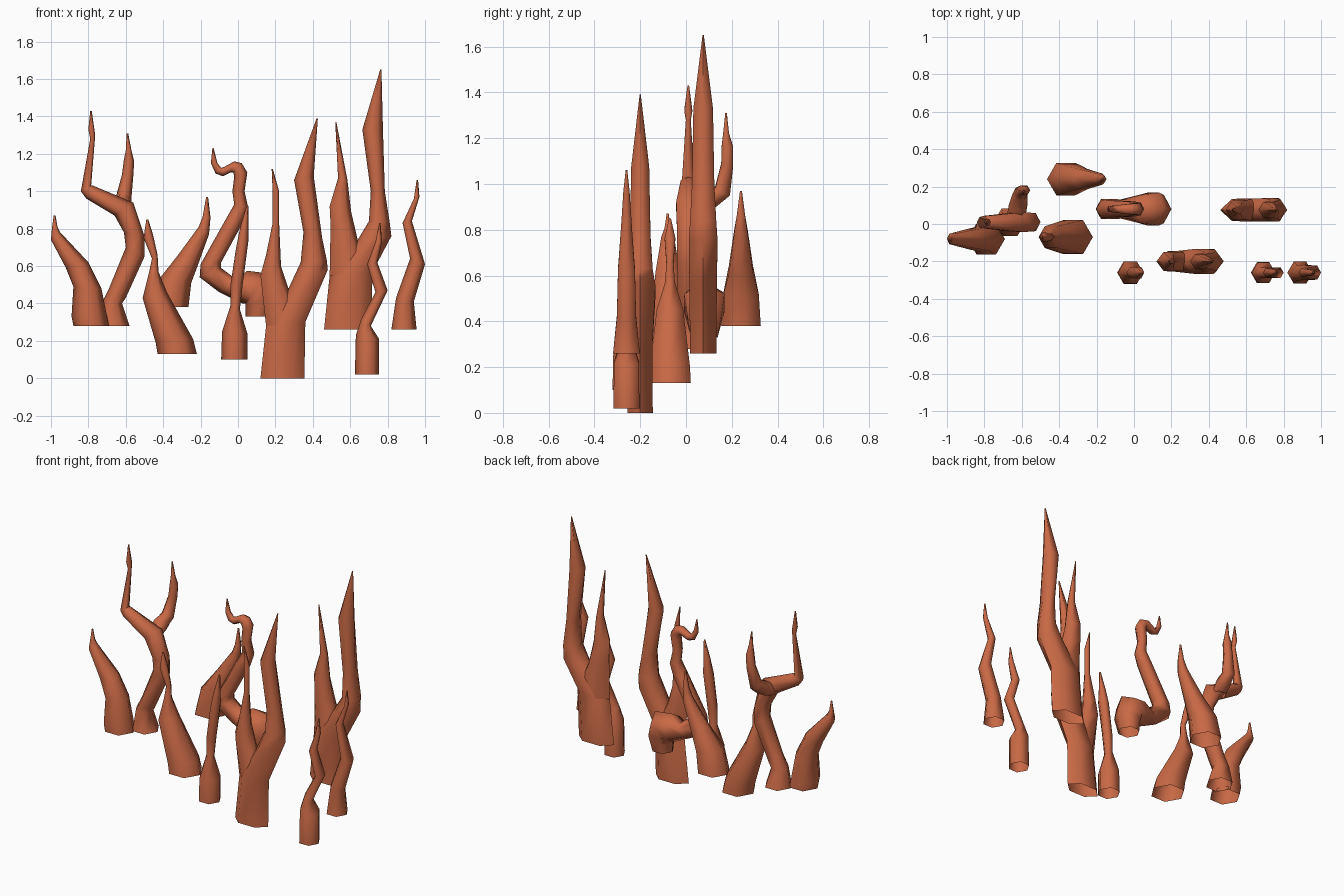
import bpy, bmesh, math
from mathutils import Vector

mat = bpy.data.materials.new("coral_red")
mat.diffuse_color = (0.58, 0.14, 0.06, 1)


def limb(bm, y, stations, depth=(1.0,)):
    """Six-sided tube; each station gives left and right edge (x, z) and optional own y.
    depth lists the front-to-back scale per station, the last value repeating."""
    left, right = [], []
    for s in stations:
        yy = s[4] if len(s) > 4 else y
        left.append(Vector((s[0], yy, s[1])))
        right.append(Vector((s[2], yy, s[3])))
    mid = [(a + b) / 2 for a, b in zip(left, right)]
    n = len(mid)
    rings = []
    for i in range(n):
        u = (right[i] - left[i]) / 2
        t = mid[min(i + 1, n - 1)] - mid[max(i - 1, 0)]
        if i == 0:
            t = Vector((0, 0, 1))
        k = depth[min(i, len(depth) - 1)]
        v = t.cross(u).normalized() * u.length * k
        rings.append([bm.verts.new(mid[i] + u * math.cos(j * math.pi / 3) + v * math.sin(j * math.pi / 3))
                      for j in range(6)])
    for a, b in zip(rings, rings[1:]):
        for j in range(6):
            bm.faces.new((a[j], a[(j + 1) % 6], b[(j + 1) % 6], b[j]))
    bm.faces.new(rings[-1])


def growth(name, *limbs):
    bm = bmesh.new()
    for args in limbs:
        limb(bm, *args)
    bmesh.ops.recalc_face_normals(bm, faces=bm.faces)
    me = bpy.data.meshes.new(name)
    bm.to_mesh(me)
    bm.free()
    me.materials.append(mat)
    ob = bpy.data.objects.new(name, me)
    bpy.context.collection.objects.link(ob)
    bpy.ops.object.select_all(action='DESELECT')
    ob.select_set(True)
    bpy.context.view_layer.objects.active = ob
    bpy.ops.object.shade_smooth_by_angle(angle=math.radians(65))


# Single tapering stalks
growth("left_stalk", (-.08, [(-.88, .28, -.69, .28), (-.89, .33, -.70, .33), (-.88, .49, -.73, .48),
                             (-.92, .59, -.80, .62), (-1.0, .74, -.95, .78), (-.995, .80, -.965, .81),
                             (-.985, .87, -.975, .87)]))
growth("back_stalk", (.24, [(-.465, .38, -.265, .38), (-.43, .52, -.25, .51), (-.32, .66, -.22, .59),
                            (-.21, .81, -.155, .77), (-.19, .86, -.147, .86), (-.17, .97, -.16, .97)]))
growth("leaning_stalk", (-.07, [(-.43, .13, -.22, .13), (-.44, .19, -.24, .21), (-.51, .43, -.38, .46),
                                (-.475, .57, -.425, .57), (-.46, .64, -.43, .66), (-.505, .75, -.455, .77),
                                (-.49, .85, -.48, .85)]))
growth("thin_stalk", (-.26, [(-.09, .10, .05, .10), (-.085, .25, .05, .24), (-.04, .39, .01, .37),
                             (-.04, .50, .025, .50), (-.01, .70, .055, .73), (.01, .80, .055, .80),
                             (.045, .92, .055, .92)]))
growth("small_stalk", (-.26, [(.625, .02, .755, .02), (.63, .23, .755, .21), (.66, .32, .71, .28),
                              (.735, .46, .80, .47), (.69, .61, .745, .62), (.735, .73, .77, .73),
                              (.755, .83, .762, .83)]))
growth("right_stalk", (-.26, [(.82, .26, .955, .26), (.845, .43, .94, .41), (.92, .64, 1.0, .61),
                              (.88, .83, .93, .84), (.94, .96, .97, .97), (.955, 1.06, .963, 1.06)]))

# Curling stalk with a hooked tip
growth("curled_stalk", (.08, [(.04, .33, .175, .33), (.04, .38, .20, .45), (.04, .40, .165, .56),
                              (.025, .40, .05, .575), (-.10, .46, -.01, .53), (-.205, .54, -.09, .59),
                              (-.20, .61, -.09, .62), (-.06, .86, .03, .84), (-.02, .93, .055, .91),
                              (-.03, 1.0, .035, 1.0), (-.02, 1.08, .05, 1.10), (-.025, 1.10, .02, 1.15),
                              (-.04, 1.10, -.02, 1.16), (-.08, 1.08, -.075, 1.13),
                              (-.12, 1.095, -.09, 1.125), (-.145, 1.15, -.11, 1.15),
                              (-.137, 1.23, -.13, 1.23)]))

# Forked trunks: the second limb starts from the last trunk ring
front_top = (.15, .28, .36, .30)
growth("front_fork",
       (-.2, [(.12, 0, .355, 0), front_top, (.27, .48, .48, .58), (.335, .62, .475, .63),
              (.35, .78, .45, .75), (.30, 1.06, .405, 1.08), (.42, 1.39, .427, 1.39)],
        (.54, .58, .66, .9, 1, .85)),
       (-.2, [front_top, (.12, .55, .27, .48), (.15, .66, .23, .60), (.185, .83, .22, .83),
              (.185, 1.0, .22, 1.0), (.18, 1.12, .186, 1.12)], (.58, .7, .9, 1)))
rear_top = (.49, .55, .72, .57)
growth("rear_fork",
       (.075, [(.46, .26, .71, .26), rear_top, (.64, .74, .82, .76), (.70, .84, .81, .84),
               (.71, 1.0, .785, 1.0), (.665, 1.33, .775, 1.33), (.76, 1.65, .767, 1.65)],
        (.53, .6, .8, 1.2, 1.5, .9)),
       (.075, [rear_top, (.495, .82, .64, .74), (.49, .92, .605, .89), (.535, 1.07, .585, 1.06),
               (.52, 1.37, .526, 1.37)], (.6, .75, .8, 1)))

# Bent tree with a side branch reaching backwards
growth("bent_tree",
       (.01, [(-.75, .28, -.58, .28), (-.73, .40, -.62, .40), (-.69, .48, -.60, .43),
              (-.60, .70, -.50, .65), (-.61, .78, -.50, .76), (-.66, .87, -.56, .94),
              (-.81, .96, -.775, 1.03), (-.84, 1.0, -.785, 1.03), (-.79, 1.28, -.765, 1.28),
              (-.80, 1.33, -.765, 1.31), (-.79, 1.43, -.782, 1.43)]),
       (.05, [(-.68, .88, -.58, .88, .04), (-.67, .93, -.57, .93, .10), (-.65, .98, -.57, .96, .16),
              (-.62, 1.09, -.56, 1.08, .18), (-.61, 1.17, -.555, 1.16, .18),
              (-.60, 1.22, -.57, 1.22, .175), (-.595, 1.31, -.587, 1.31, .175)]))
